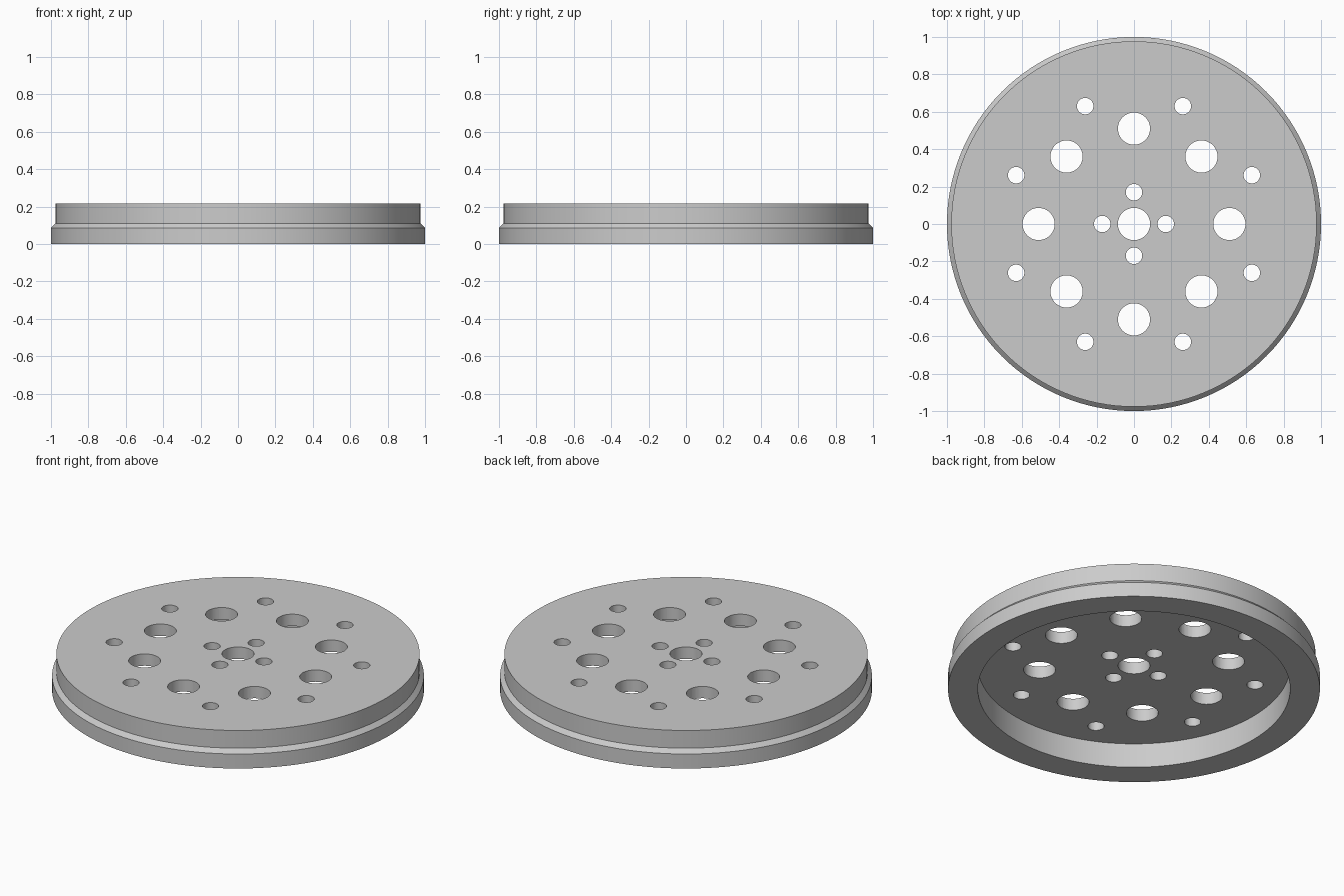
import bpy, bmesh, math
from mathutils import Matrix, Vector

SEGMENTS = 128
HOLE_SIDES = 48
HEIGHT = 0.215
FLOOR = 0.145      # underside of the web
BIG, SMALL = 0.086, 0.044

cube = bpy.data.objects.get("Cube")
if cube:
    bpy.data.objects.remove(cube, do_unlink=True)

grey = bpy.data.materials.new("plain grey")
grey.use_nodes = True
colour = (0.6, 0.6, 0.6, 1)
grey.diffuse_color = colour
grey.node_tree.nodes["Principled BSDF"].inputs["Base Color"].default_value = colour


def make_object(name, bm):
    bmesh.ops.recalc_face_normals(bm, faces=bm.faces)
    mesh = bpy.data.meshes.new(name)
    bm.to_mesh(mesh)
    bm.free()
    mesh.materials.append(grey)
    obj = bpy.data.objects.new(name, mesh)
    bpy.context.collection.objects.link(obj)
    return obj


# Turned disc: cross-section from the centre bore out round the rim
profile = [(BIG, FLOOR), (0.84, FLOOR), (0.84, 0), (1, 0), (1, 0.086),
           (0.977, 0.11), (0.977, HEIGHT), (BIG, HEIGHT)]
bm = bmesh.new()
points = [bm.verts.new((r, 0, z)) for r, z in profile]
edges = [bm.edges.new((a, b)) for a, b in zip(points, points[1:] + points[:1])]
bmesh.ops.spin(bm, geom=points + edges, cent=(0, 0, 0), axis=(0, 0, 1),
               angle=math.tau, steps=SEGMENTS, use_merge=True)
bmesh.ops.remove_doubles(bm, verts=bm.verts, dist=0.0001)
disc = make_object("drilled_disc", bm)

# Rings of drilled holes: count, distance from centre, hole radius, first angle
rings = [(4, 0.17, SMALL, 0), (8, 0.51, BIG, 0), (8, 0.682, SMALL, math.pi / 8)]
bm = bmesh.new()
for count, distance, radius, start in rings:
    for i in range(count):
        a = start + i * math.tau / count
        place = Vector((distance * math.cos(a), distance * math.sin(a), 0.18))
        bmesh.ops.create_cone(bm, cap_ends=True, segments=HOLE_SIDES,
                              radius1=radius, radius2=radius, depth=0.2,
                              matrix=Matrix.Translation(place))
drills = make_object("hole_cutters", bm)
drills.hide_render = True

# Drill, then shade the curved walls smooth
cut = disc.modifiers.new("holes", 'BOOLEAN')
cut.operation = 'DIFFERENCE'
cut.solver = 'EXACT'
cut.object = drills
bpy.ops.object.select_all(action='DESELECT')
disc.select_set(True)
bpy.context.view_layer.objects.active = disc
bpy.ops.object.modifier_apply(modifier=cut.name)
bpy.data.objects.remove(drills, do_unlink=True)
bpy.ops.object.shade_smooth_by_angle(angle=math.radians(30))
